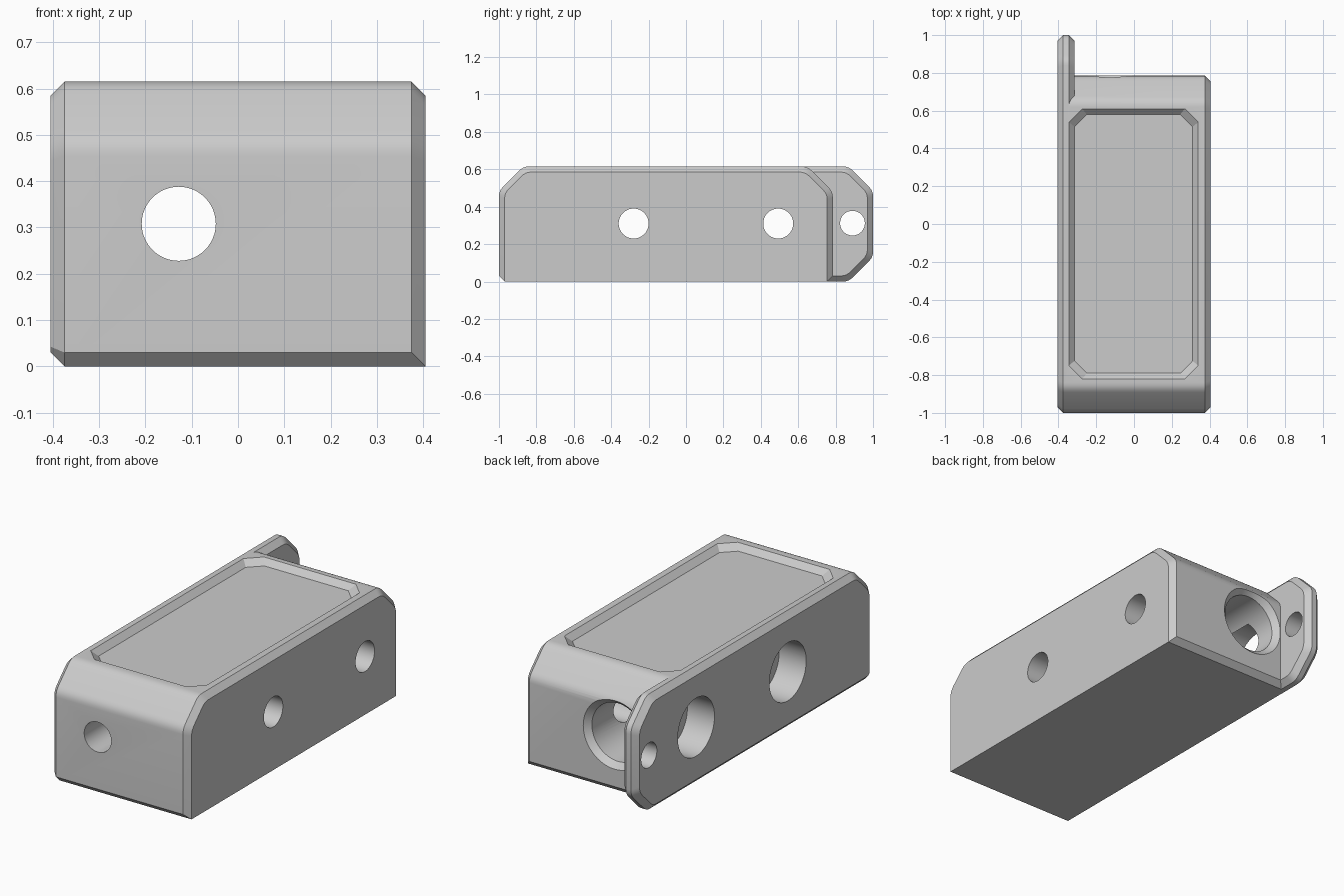
import bpy, bmesh, math
from mathutils import Vector, geometry

cube = bpy.data.objects.get("Cube")
if cube:
    bpy.data.objects.remove(cube, do_unlink=True)

grey = bpy.data.materials.new("plain grey")
grey.use_nodes = True
grey.diffuse_color = (0.6, 0.6, 0.6, 1)
grey.node_tree.nodes["Principled BSDF"].inputs["Base Color"].default_value = (0.6, 0.6, 0.6, 1)

C = 0.03  # chamfer size


def loft(name, rings):
    """Closed solid through rings of equal point count."""
    bm = bmesh.new()
    loops = [[bm.verts.new(p) for p in ring] for ring in rings]
    n = len(loops[0])
    for a, b in zip(loops, loops[1:]):
        for i in range(n):
            j = (i + 1) % n
            bm.faces.new((a[i], a[j], b[j], b[i]))
    bm.faces.new(loops[0])
    bm.faces.new(loops[-1])
    bmesh.ops.remove_doubles(bm, verts=bm.verts, dist=1e-5)
    bmesh.ops.recalc_face_normals(bm, faces=bm.faces)
    mesh = bpy.data.meshes.new(name)
    bm.to_mesh(mesh)
    bm.free()
    mesh.materials.append(grey)
    obj = bpy.data.objects.new(name, mesh)
    bpy.context.collection.objects.link(obj)
    return obj


def inset(points, dists):
    """Move each edge of a clockwise polygon inward by its own distance."""
    pts = [Vector(p) for p in points]
    lines = []
    for i, d in enumerate(dists):
        a, b = pts[i], pts[(i + 1) % len(pts)]
        t = (b - a).normalized()
        off = Vector((t.y, -t.x)) * d
        lines.append((a + off, b + off))
    out = []
    for i in range(len(pts)):
        (a, b), (c, d) = lines[i - 1], lines[i]
        out.append(geometry.intersect_line_line(a.to_3d(), b.to_3d(), c.to_3d(), d.to_3d())[0].to_2d())
    return out


def section(x, points, corners, t=0.03, steps=4):
    """Ring in the yz plane with the given corners softened."""
    pts = [Vector(p) for p in points]
    ring = []
    for i, p in enumerate(pts):
        if i not in corners:
            ring.append((x, p.x, p.y))
            continue
        a = p + (pts[i - 1] - p).normalized() * t
        b = p + (pts[(i + 1) % len(pts)] - p).normalized() * t
        for k in range(steps + 1):
            u = k / steps
            q = a * (1 - u) ** 2 + p * (2 * u * (1 - u)) + b * u * u
            ring.append((x, q.x, q.y))
    return ring


def bore(name, axis, across, z, steps, n=64):
    """Stepped round cutter; steps are (position along axis, radius)."""
    rings = []
    for s, r in steps:
        ring = []
        for i in range(n):
            a = 2 * math.pi * i / n
            u, v = across + r * math.cos(a), z + r * math.sin(a)
            ring.append((s, u, v) if axis == "x" else (u, s, v))
        rings.append(ring)
    return loft(name, rings)


def combine(obj, other, operation):
    mod = obj.modifiers.new("combine", "BOOLEAN")
    mod.object, mod.operation, mod.solver = other, operation, "EXACT"
    bpy.context.view_layer.objects.active = obj
    bpy.ops.object.modifier_apply(modifier=mod.name)
    bpy.data.objects.remove(other, do_unlink=True)


# Side plate that runs past the back as a mounting tab
plate_side = [(-1, C), (-1, .485), (-.87, .615), (.87, .615),
              (1, .485), (1, .13), (.87, 0), (-.97, 0)]
plate_in = inset(plate_side, [C] * 8)
soft = (1, 2, 3, 4, 5, 6)
block = loft("mounting_block", [
    section(-.405, plate_in, soft), section(-.375, plate_side, soft),
    section(-.345, plate_side, soft), section(-.315, plate_in, soft)])

# Main body, chamfered on its outer side but not along the bottom there
body_side = [(-1, C), (-1, .485), (-.87, .615), (.65, .615),
             (.785, .48), (.785, C), (.755, 0), (-.97, 0)]
body_in = inset(body_side, [C, C, C, C, C, 0, 0, 0])
soft = (1, 2, 3, 4)
body = loft("body", [section(-.36, body_side, soft), section(.375, body_side, soft),
                     section(.405, body_in, soft)])
combine(block, body, "UNION")


# Shallow top recess with sloped walls and cut corners
def panel(z, g, c=0.065):
    x0, x1, y0, y1 = -.315 - g, .31 + g, -.79 - g, .58 + g
    c += g * 0.2
    return [(x0, y0 + c, z), (x0 + c, y0, z), (x1 - c, y0, z), (x1, y0 + c, z),
            (x1, y1 - c, z), (x1 - c, y1, z), (x0 + c, y1, z), (x0, y1 - c, z)]


combine(block, loft("recess_cutter", [panel(.585, 0), panel(.615, C), panel(.645, 2 * C)]), "DIFFERENCE")

# Lengthwise bolt hole, counterbored with a chamfered mouth at the back
combine(block, bore("long_hole_cutter", "y", -.128, .308, [
    (-1.1, .08), (.42, .08), (.42, .155), (.755, .155), (.785, .185), (.80, .185)]), "DIFFERENCE")

# Two crosswise bolt holes, counterbored from the plate side
for y in (-.28, .493):
    combine(block, bore("cross_hole_cutter", "x", y, .31, [
        (-.5, .155), (-.245, .155), (-.245, .08), (.5, .08)]), "DIFFERENCE")

# Small hole through the tab
combine(block, bore("tab_hole_cutter", "x", .89, .312, [(-.5, .066), (-.2, .066)]), "DIFFERENCE")

# Smooth bores and softened corners, crisp chamfers
bpy.ops.object.select_all(action="DESELECT")
block.select_set(True)
bpy.context.view_layer.objects.active = block
bpy.ops.object.shade_smooth_by_angle(angle=math.radians(22))
